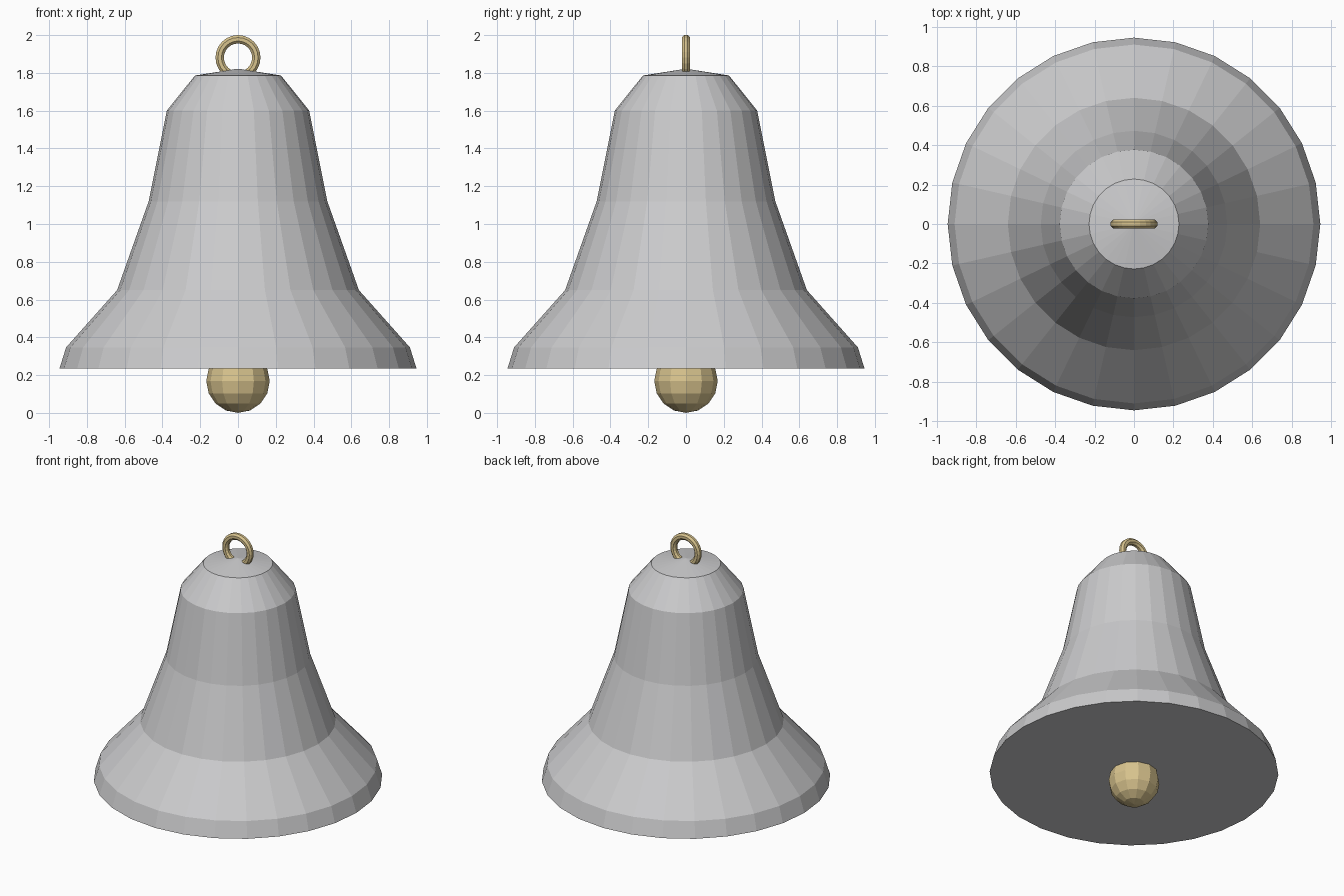
import bpy
import math
from mathutils import Matrix

default_cube = bpy.data.objects.get("Cube")
if default_cube:
    bpy.data.objects.remove(default_cube, do_unlink=True)


def make_material(name, color):
    mat = bpy.data.materials.new(name)
    mat.use_nodes = True
    mat.diffuse_color = color
    mat.node_tree.nodes["Principled BSDF"].inputs["Base Color"].default_value = color
    return mat


def lathe(name, profile, sides, mat, closed=False):
    """Spin (radius, height) points about z; a zero radius makes a single pole."""
    verts, rings, faces = [], [], []
    for r, z in profile:
        count = sides if r > 0 else 1
        start = len(verts)
        rings.append([start + i % count for i in range(sides)])
        for i in range(count):
            a = math.tau * i / sides
            verts.append((r * math.cos(a), r * math.sin(a), z))
    pairs = list(zip(rings, rings[1:]))
    if closed:
        pairs.append((rings[-1], rings[0]))
    for low, high in pairs:
        for i in range(sides):
            j = (i + 1) % sides
            quad = (low[i], low[j], high[j], high[i])
            faces.append(tuple(dict.fromkeys(quad)))
    mesh = bpy.data.meshes.new(name)
    mesh.from_pydata(verts, [], faces)
    mesh.materials.append(mat)
    obj = bpy.data.objects.new(name, mesh)
    bpy.context.collection.objects.link(obj)
    return obj


silver = make_material("silver grey", (0.6, 0.6, 0.61, 1))
brass = make_material("pale brass", (0.69, 0.55, 0.27, 1))

# Flared bell body, closed underneath and slightly domed on top
lathe("bell_body", [(0, 0.235), (0.945, 0.235), (0.91, 0.347), (0.64, 0.65),
                    (0.473, 1.12), (0.377, 1.6), (0.228, 1.786), (0, 1.822)], 28, silver)

# Faceted ball clapper, half sunk into the underside
R, BANDS = 0.168, 8
ball = [(R * math.sin(math.pi * i / BANDS) if 0 < i < BANDS else 0,
         R - R * math.cos(math.pi * i / BANDS)) for i in range(BANDS + 1)]
lathe("clapper", ball, 12, brass)

# Hanging ring, an eight-sided tube standing upright across x
RING, TUBE = 0.097, 0.024
section = []
for i in range(8):
    a = math.tau * (i + 0.5) / 8
    section.append((RING + TUBE * math.cos(a), TUBE * math.sin(a)))
ring = lathe("hanging_ring", section, 24, brass, closed=True)
ring.data.transform(Matrix.Translation((0, 0, 1.881)) @ Matrix.Rotation(math.pi / 2, 4, "X"))
